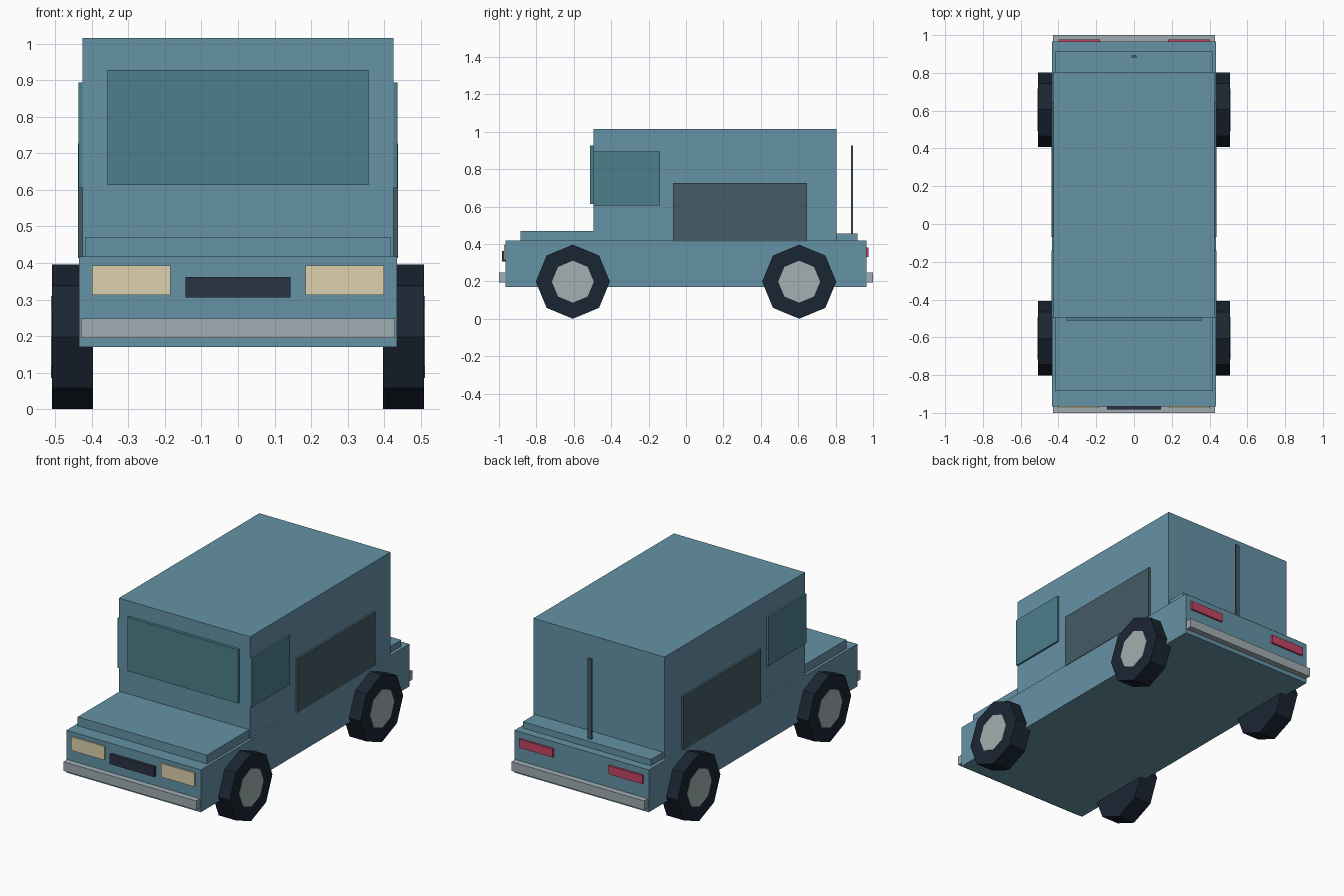
import bpy, math

if "Cube" in bpy.data.objects:
    bpy.data.objects.remove(bpy.data.objects["Cube"])


def material(name, rgb):
    # colours given as 0-255 display values, stored as linear
    m = bpy.data.materials.new(name)
    m.diffuse_color = [(c / 255) ** 2.2 for c in rgb] + [1]
    m.use_nodes = True
    m.node_tree.nodes["Principled BSDF"].inputs["Base Color"].default_value = m.diffuse_color
    return m


PAINT = material("paint", (101, 145, 165))
GLASS = material("glass", (78, 126, 138))
PANEL = material("panel", (70, 92, 102))
TYRE = material("tyre", (32, 42, 54))
HUB = material("hub", (160, 174, 175))
CHROME = material("chrome", (160, 171, 177))
LAMP = material("lamp", (221, 208, 172))
TAIL = material("tail", (196, 70, 100))
GRILLE = material("grille", (46, 54, 70))


def box(name, mat, x, y, z):
    """Box from (min, max) ranges on each axis."""
    bpy.ops.mesh.primitive_cube_add(size=1, location=[sum(r) / 2 for r in (x, y, z)])
    ob = bpy.context.object
    ob.scale = [r[1] - r[0] for r in (x, y, z)]
    bpy.ops.object.transform_apply(location=False, rotation=False, scale=True)
    ob.name = name
    ob.data.materials.append(mat)


def disc(name, mat, r, x, y, z):
    """Eight-sided cylinder along x, corners on the axes."""
    bpy.ops.mesh.primitive_cylinder_add(vertices=8, radius=r, depth=abs(x[1] - x[0]),
                                        location=(sum(x) / 2, y, z),
                                        rotation=(0, math.pi / 2, 0))
    ob = bpy.context.object
    ob.name = name
    ob.data.materials.append(mat)


# Body shell
box("lower_body", PAINT, (-0.435, 0.435), (-0.965, 0.965), (0.17, 0.418))
box("hood", PAINT, (-0.419, 0.419), (-0.885, -0.48), (0.41, 0.47))
box("cabin", PAINT, (-0.425, 0.425), (-0.495, 0.805), (0.41, 1.015))
box("rear_deck", PAINT, (-0.415, 0.415), (0.79, 0.917), (0.41, 0.455))

# Windscreen, grille and rear rod
box("windscreen", GLASS, (-0.357, 0.357), (-0.512, -0.49), (0.613, 0.927))
box("grille", GRILLE, (-0.143, 0.143), (-0.983, -0.96), (0.305, 0.362))
box("antenna", PANEL, (-0.012, 0.012), (0.882, 0.893), (0.45, 0.925))

# Bumpers
box("front_bumper", CHROME, (-0.43, 0.43), (-1.0, -0.96), (0.195, 0.248))
box("rear_bumper", CHROME, (-0.43, 0.43), (0.96, 1.0), (0.195, 0.248))

# Parts repeated on each side
for s, side in ((1, "right"), (-1, "left")):
    def sx(a, b):
        return tuple(sorted((s * a, s * b)))

    box(f"{side}_headlight", LAMP, sx(0.184, 0.399), (-0.974, -0.96), (0.313, 0.393))
    box(f"{side}_tail_light", TAIL, sx(0.18, 0.4), (0.96, 0.976), (0.33, 0.38))
    box(f"{side}_window", GLASS, sx(0.42, 0.436), (-0.494, -0.14), (0.605, 0.893))
    box(f"{side}_side_panel", PANEL, sx(0.42, 0.438), (-0.07, 0.647), (0.414, 0.727))
    for y, end in ((-0.605, "front"), (0.605, "rear")):
        disc(f"{end}_{side}_tyre", TYRE, 0.198, sx(0.397, 0.508), y, 0.198)
        disc(f"{end}_{side}_hub", HUB, 0.112, sx(0.45, 0.511), y, 0.198)
